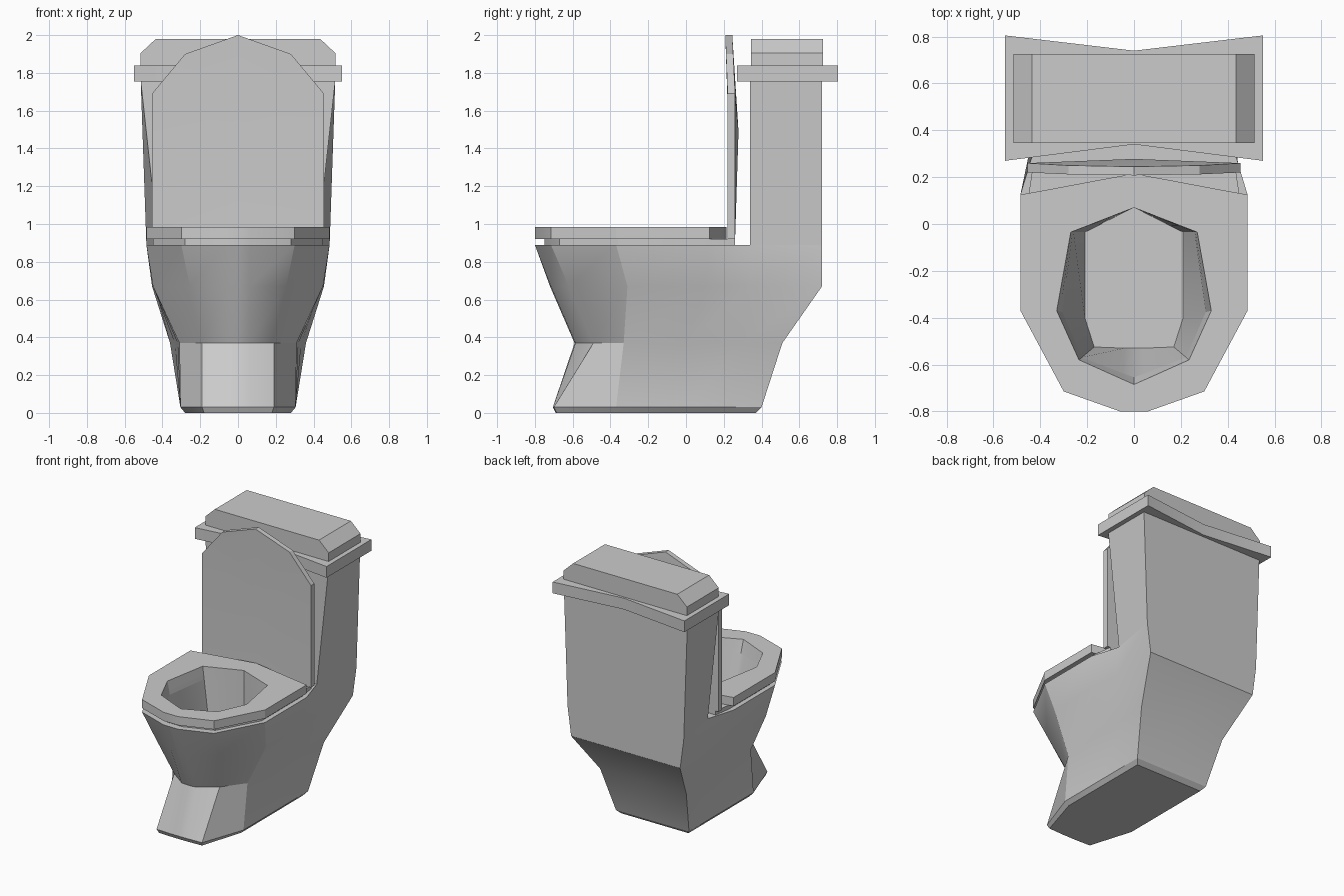
import bpy, bmesh, math

if "Cube" in bpy.data.objects:
    bpy.data.objects.remove(bpy.data.objects["Cube"])


def finish(name, bm):
    bmesh.ops.remove_doubles(bm, verts=bm.verts, dist=0.0005)
    bmesh.ops.recalc_face_normals(bm, faces=bm.faces)
    mesh = bpy.data.meshes.new(name)
    bm.to_mesh(mesh)
    bm.free()
    ob = bpy.data.objects.new(name, mesh)
    bpy.context.collection.objects.link(ob)
    bpy.ops.object.select_all(action='DESELECT')
    ob.select_set(True)
    bpy.context.view_layer.objects.active = ob
    bpy.ops.object.shade_smooth_by_angle(angle=math.radians(25))
    return ob


def loft(name, rings, cyclic=False):
    """Skin between rings; each ring is (right-half outline front to back, z)."""
    bm = bmesh.new()
    loops = []
    for half, z in rings:
        full = half + [(-x, y) for x, y in reversed(half) if x > 0]
        loops.append([bm.verts.new((x, y, z)) for x, y in full])
    pairs = list(zip(loops, loops[1:]))
    if cyclic:
        pairs.append((loops[-1], loops[0]))
    for a, b in pairs:
        n = len(a)
        for i in range(n):
            j = (i + 1) % n
            bm.faces.new((a[i], a[j], b[j], b[i]))
    if not cyclic:
        bm.faces.new(loops[0])
        bm.faces.new(loops[-1])
    return finish(name, bm)


# bowl opening, tapering from seat top to bowl floor
RIM = [(0, -.685), (.05, -.663), (.235, -.58), (.33, -.37),
       (.27, -.035), (.2, -.008), (.1, .031), (0, .07)]
FLOOR = [(0, -.53), (.04, -.53), (.17, -.525), (.21, -.40),
         (.21, -.035), (.155, -.008), (.08, .031), (0, .07)]
TOP, BOTTOM = .985, .5


def bowl(z):
    t = (TOP - z) / (TOP - BOTTOM)
    return [(a + (c - a) * t, b + (d - b) * t) for (a, b), (c, d) in zip(RIM, FLOOR)], z


# pedestal and bowl, one continuous skin
loft("pedestal_bowl", [
    ([(0, -.69), (.06, -.69), (.18, -.685), (.28, -.36), (.28, 0), (.28, .24), (.28, .37), (0, .37)], 0),
    ([(0, -.705), (.06, -.705), (.19, -.70), (.305, -.37), (.305, 0), (.305, .25), (.305, .40), (0, .40)], .03),
    ([(0, -.59), (.06, -.585), (.19, -.49), (.31, -.33), (.32, 0), (.335, .3), (.36, .51), (0, .51)], .37),
    ([(0, -.72), (.06, -.715), (.255, -.62), (.45, -.31), (.45, .1), (.44, .34), (.455, .72), (0, .72)], .67),
    ([(0, -.80), (.06, -.80), (.3, -.715), (.485, -.37), (.485, .125), (.42, .34), (.485, .72), (0, .72)], .89),
    bowl(.89), bowl(BOTTOM)])

# thin spacer and seat ring
spacer = [(0, -.75), (.06, -.75), (.28, -.67), (.45, -.36), (.45, .125), (.43, .26), (.2, .26), (0, .26)]
loft("seat_spacer", [(spacer, .89), (spacer, .92), bowl(.92), bowl(.89)], cyclic=True)
seat = [(0, -.80), (.06, -.80), (.3, -.715), (.485, -.37), (.485, .125), (.36, .148), (.18, .182), (0, .215)]
loft("seat", [(seat, .92), (seat, TOP), bowl(TOP), bowl(.92)], cyclic=True)

# cistern
loft("tank", [
    ([(0, .34), (.42, .34), (.485, .72), (0, .72)], .89),
    ([(0, .34), (.515, .34), (.515, .72), (0, .72)], 1.76)])
ledge = [(0, .34), (.55, .27), (.55, .805), (0, .74)]
loft("tank_ledge", [(ledge, 1.755), (ledge, 1.84)])


def block(w):
    return [(0, .345), (w, .345), (w, .725), (0, .725)]


loft("tank_cap", [(block(.515), 1.84), (block(.515), 1.905), (block(.435), 1.98)])

# raised lid: front and back skins fan around a centre point
outline = [(0, .92, .22, .26), (.455, .92, .22, .26), (.455, 1.69, .22, .26), (.28, 1.90, .212, .25), (0, 2.0, .208, .245)]
outline += [(-x, z, f, b) for x, z, f, b in outline[3:0:-1]]
bm = bmesh.new()
front = [bm.verts.new((x, f, z)) for x, z, f, b in outline]
back = [bm.verts.new((x, b, z)) for x, z, f, b in outline]
mid_front = bm.verts.new((0, .225, 1.49))
mid_back = bm.verts.new((0, .278, 1.49))
for i in range(len(outline)):
    j = (i + 1) % len(outline)
    bm.faces.new((front[i], front[j], mid_front))
    bm.faces.new((back[j], back[i], mid_back))
    bm.faces.new((front[i], back[i], back[j], front[j]))
finish("lid", bm)
